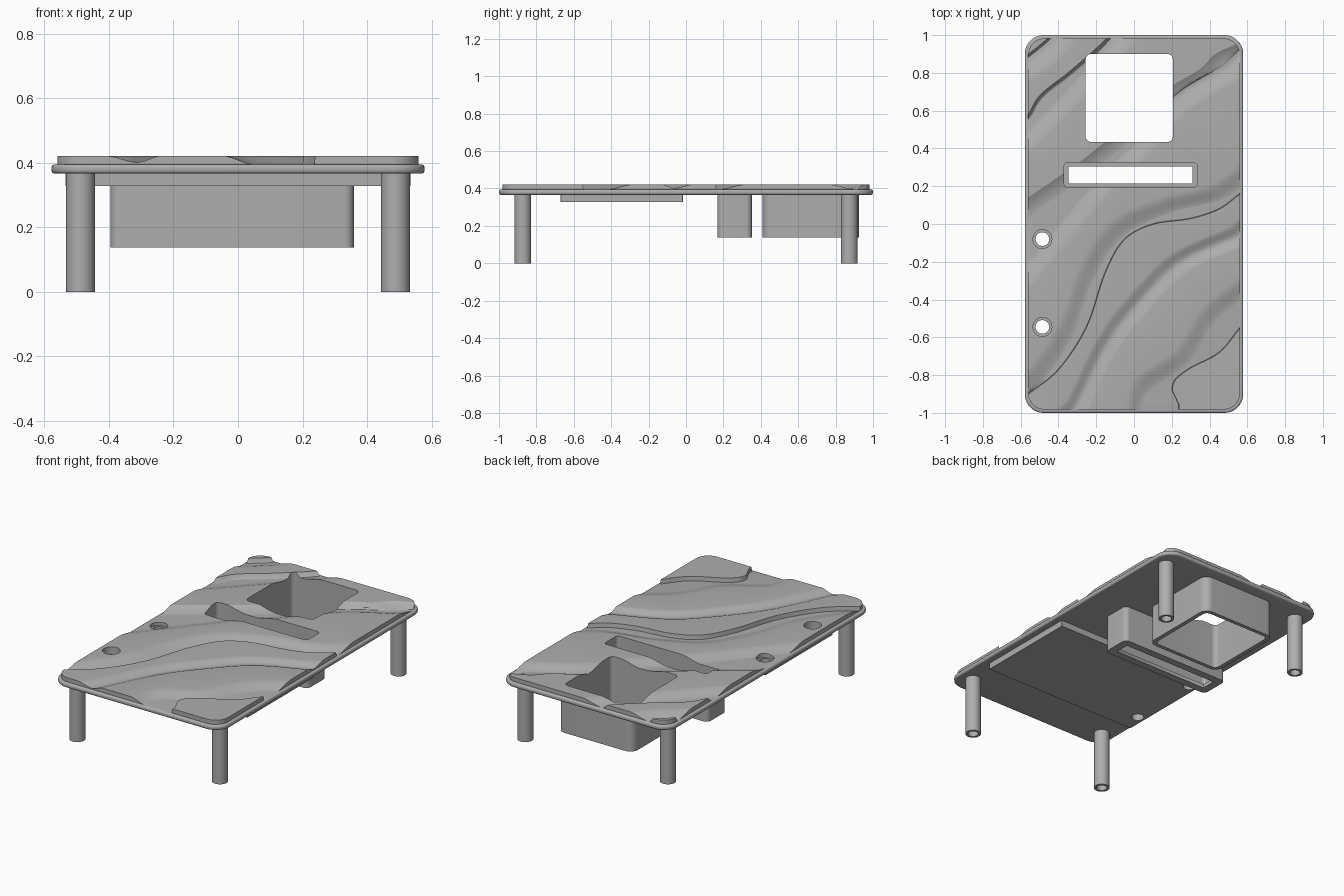
import bpy, bmesh, math

cube = bpy.data.objects.get("Cube")
if cube:
    bpy.data.objects.remove(cube)

grey = bpy.data.materials.new("grey_plastic")
grey.use_nodes = True
grey.diffuse_color = (0.42, 0.42, 0.42, 1)
grey.node_tree.nodes["Principled BSDF"].inputs["Base Color"].default_value = grey.diffuse_color

LOW, HIGH, PLATE_BOTTOM = 0.394, 0.421, 0.366


def make_object(name, bm):
    bmesh.ops.recalc_face_normals(bm, faces=bm.faces)
    mesh = bpy.data.meshes.new(name)
    bm.to_mesh(mesh)
    bm.free()
    mesh.materials.append(grey)
    obj = bpy.data.objects.new(name, mesh)
    bpy.context.collection.objects.link(obj)
    return obj


def rounded_block(name, center, half, radius, z0, z1, soften=0, segments=10):
    """Upright block with rounded corners; a round post when radius equals half."""
    bm = bmesh.new()
    verts = []
    for quarter, (sx, sy) in enumerate([(1, 1), (-1, 1), (-1, -1), (1, -1)]):
        for i in range(segments + 1):
            a = math.pi / 2 * (quarter + i / segments)
            verts.append(bm.verts.new((
                center[0] + sx * (half[0] - radius) + radius * math.cos(a),
                center[1] + sy * (half[1] - radius) + radius * math.sin(a), z0)))
    bmesh.ops.remove_doubles(bm, verts=verts, dist=1e-5)
    base = bm.faces.new(bm.verts)
    top = bmesh.ops.extrude_face_region(bm, geom=[base])["geom"]
    for v in top:
        if isinstance(v, bmesh.types.BMVert):
            v.co.z = z1
    if soften:
        rims = [e for e in bm.edges if abs(e.verts[0].co.z - e.verts[1].co.z) < 1e-5]
        bmesh.ops.bevel(bm, geom=rims, offset=soften, segments=4, profile=0.5,
                        affect='EDGES')
    return make_object(name, bm)


def boolean(obj, tool, operation='DIFFERENCE'):
    mod = obj.modifiers.new(operation.lower(), 'BOOLEAN')
    mod.operation, mod.object, mod.solver = operation, tool, 'EXACT'
    bpy.context.view_layer.update()
    graph = bpy.context.evaluated_depsgraph_get()
    mesh = bpy.data.meshes.new_from_object(obj.evaluated_get(graph))
    obj.modifiers.clear()
    obj.data = mesh


def curve_at(points, u):
    """Smooth curve through (u, s) points, held level past both ends."""
    if u <= points[0][0]:
        return points[0][1]
    if u >= points[-1][0]:
        return points[-1][1]
    k = max(i for i in range(len(points) - 1) if points[i][0] <= u)

    def slope(i):
        a, b = points[max(i - 1, 0)], points[min(i + 1, len(points) - 1)]
        return (b[1] - a[1]) / (b[0] - a[0])
    (u0, s0), (u1, s1) = points[k], points[k + 1]
    w = u1 - u0
    t = (u - u0) / w
    return (s0 * (1 + 2 * t) * (1 - t) ** 2 + slope(k) * w * t * (1 - t) ** 2
            + s1 * t * t * (3 - 2 * t) + slope(k + 1) * w * t * t * (t - 1))


def ramp(start, end, z_start, z_end, power=None, steps=8):
    out = []
    for i in range(steps + 1):
        t = i / steps
        f = t ** power if power else t * t * (3 - 2 * t)
        out.append((start + (end - start) * t, z_start + (z_end - z_start) * f))
    return out


# Cross sections of the relief, listed from lower right to upper left
STEP = [(0.002, HIGH), (-0.002, LOW)]
RISE = ramp(0.11, -0.01, LOW, HIGH)
CRISP_RISE = ramp(0.1, 0, LOW, HIGH, 2)
CLIFF = ramp(0.025, 0, LOW, HIGH, 2, 3)
FALL = ramp(0.0, -0.11, HIGH, LOW)
GROOVE = ramp(0.07, 0, HIGH, LOW + 0.007) + ramp(0, -0.07, LOW + 0.007, HIGH)[1:]

WAVES = [
    (STEP, [(.25, -.98), (.2, -.87), (.27, -.78), (.45, -.68), (.56, -.55)]),
    (RISE, [(-.04, -.98), (0, -.83), (.22, -.67), (.36, -.45), (.56, -.29)]),
    (GROOVE, [(-.31, -.98), (-.13, -.62), (.05, -.39), (.25, -.2), (.56, -.06)]),
    (STEP, [(-.56, -.9), (-.4, -.77), (-.25, -.54), (-.15, -.25), (-.05, -.08),
            (.1, 0), (.3, .03), (.45, .08), (.56, .16)]),
    (RISE, [(-.56, -.78), (-.39, -.52), (-.29, -.24), (-.13, 0), (.13, .13),
            (.4, .2), (.56, .31)]),
    (FALL, [(-.56, -.36), (-.33, -.08), (-.1, .19), (.1, .38), (.3, .6), (.56, .76)]),
    (CRISP_RISE, [(-.56, .14), (-.3, .32), (-.16, .43), (.2, .73), (.35, .82),
                  (.43, .9), (.56, .96)]),
    (FALL, [(-.56, .36), (-.4, .52), (-.25, .68), (0, .95)]),
    (CLIFF, [(-.56, .58), (-.5, .68), (-.35, .8), (-.2, .93), (-.15, .98)]),
    (FALL, [(-.56, .74), (-.48, .8), (-.36, .9), (-.3, .98)]),
    (CRISP_RISE, [(-.56, .86), (-.48, .89), (-.42, .98)]),
]


def relief_sheet():
    """Solid sheet whose top follows the diagonal waves."""
    r = math.sqrt(0.5)
    waves = [(p, [((x + y) * r, (x - y) * r) for x, y in pts]) for p, pts in WAVES]
    bm = bmesh.new()
    columns, previous = 90, None
    for c in range(columns + 1):
        u = -1.2 + 2.4 * c / columns
        row = [(1.3, HIGH)]
        for section, pts in waves:
            s = curve_at(pts, u)
            for ds, z in section:
                row.append((min(s + ds, row[-1][0] - 0.002), z))
        row.append((-1.3, HIGH))
        top = [bm.verts.new(((u + s) * r, (u - s) * r, z)) for s, z in row]
        low = [bm.verts.new((v.co.x, v.co.y, 0.385)) for v in top]
        loop = top + low[::-1]
        if previous:
            n = len(top)
            for i in range(n - 1):
                bm.faces.new((previous[i], previous[i + 1], top[i + 1], top[i]))
                j = 2 * n - 1 - i
                bm.faces.new((previous[j], previous[j - 1], loop[j - 1], loop[j]))
            for i, j in ((0, 2 * n - 1), (n - 1, n)):
                bm.faces.new((previous[i], loop[i], loop[j], previous[j]))
        if c in (0, columns):
            for i in range(len(top) - 1):
                bm.faces.new((top[i], top[i + 1], low[i + 1], low[i]))
        previous = loop
    return make_object("wave_relief", bm)


# Deck, relief and underside parts
deck = rounded_block("deck_plate", (0, 0), (0.578, 1), 0.1, PLATE_BOTTOM, 0.395, 0.011)
relief = relief_sheet()
outline = rounded_block("relief_outline", (0, 0), (0.56, 0.982), 0.085, 0.38, 0.5)
boolean(relief, outline, 'INTERSECT')
slab = rounded_block("underside_slab", (0, -0.343), (0.534, 0.327), 0.002, 0.327, 0.37, 0, 1)
CUP, SLOT = (-0.025, 0.667), (-0.018, 0.26)
cup = rounded_block("square_cup", CUP, (0.257, 0.257), 0.05, 0.137, 0.38)
slot = rounded_block("slot_sleeve", SLOT, (0.377, 0.092), 0.03, 0.137, 0.38)

# Openings: each has a wide upper pocket, and some a narrower lip below
cutters = [
    rounded_block("cup_cutter", CUP, (0.231, 0.233), 0.03, 0.1, 0.6),
    rounded_block("slot_cutter", SLOT, (0.328, 0.045), 0.003, 0.1, 0.6, 0, 2),
    rounded_block("slot_pocket_cutter", SLOT, (0.352, 0.066), 0.02, 0.16, 0.6),
]
for y in (-0.08, -0.545):
    for r, z in ((0.036, 0.3), (0.05, 0.375)):
        cutters.append(rounded_block("hole_cutter", (-0.485, y), (r, r), r, z, 0.6))
for part in (deck, relief, slab, cup, slot):
    for cutter in cutters:
        boolean(part, cutter)

# Hollow legs
legs = []
for sx, side in ((1, "left"), (-1, "right")):
    for sy, end in ((1, "back"), (-1, "front")):
        spot = (sx * 0.488, sy * 0.873)
        leg = rounded_block(f"{end}_{side}_leg", spot, (0.045, 0.045), 0.045, 0, 0.375)
        bore = rounded_block("bore", spot, (0.03, 0.03), 0.03, -0.1, 0.34)
        boolean(leg, bore)
        cutters.append(bore)
        legs.append(leg)

for helper in cutters + [outline]:
    bpy.data.objects.remove(helper)

# Smooth shading with sharp edges kept
bpy.ops.object.select_all(action='DESELECT')
for part in [deck, relief, slab, cup, slot] + legs:
    part.select_set(True)
    bpy.context.view_layer.objects.active = part
bpy.ops.object.shade_smooth_by_angle(angle=math.radians(25))
